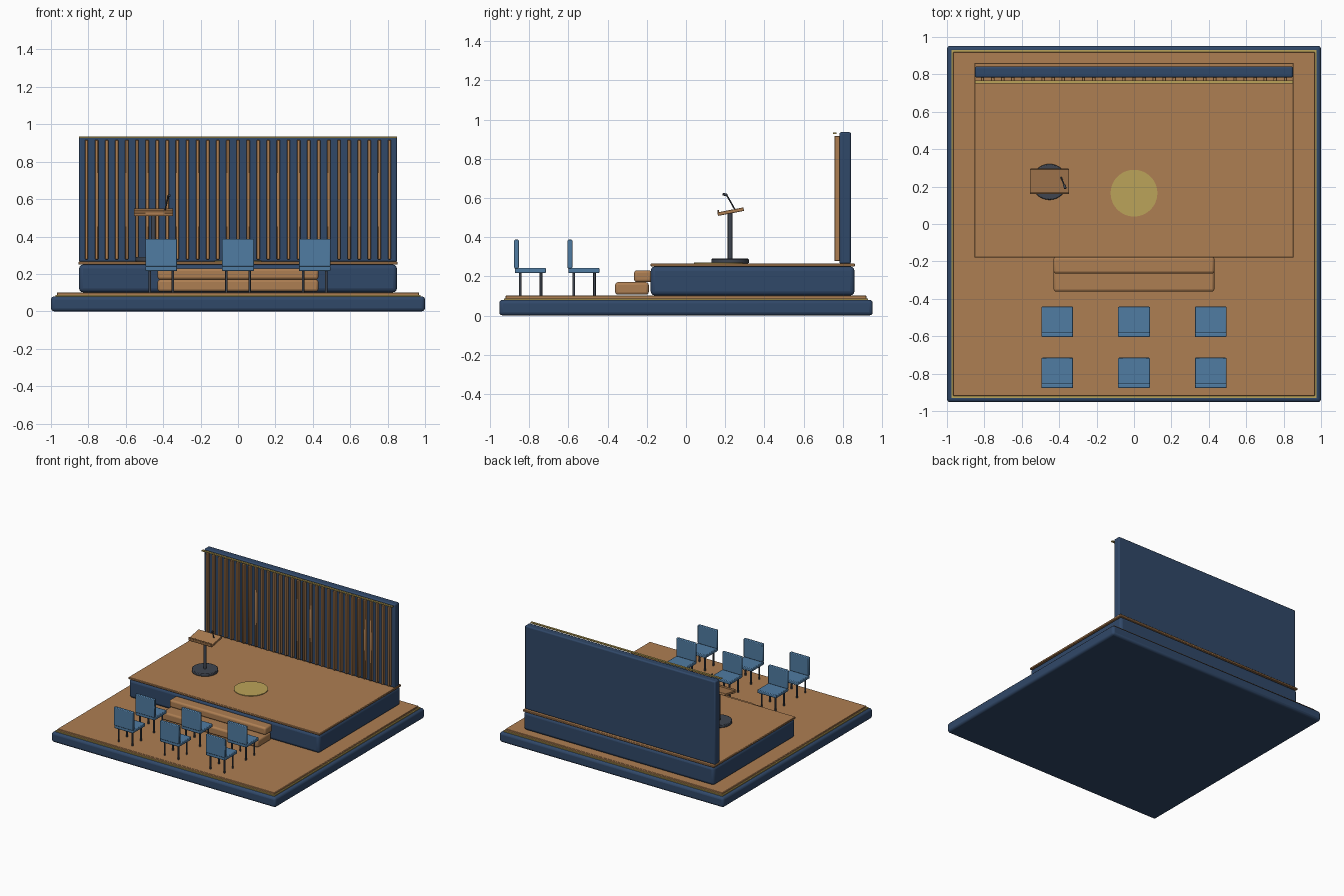
import bpy, math
from mathutils import Vector

if "Cube" in bpy.data.objects:
    bpy.data.objects.remove(bpy.data.objects["Cube"])


def mat(name, r, g, b):
    m = bpy.data.materials.new(name)
    m.diffuse_color = (r, g, b, 1)
    m.use_nodes = True
    m.node_tree.nodes["Principled BSDF"].inputs["Base Color"].default_value = m.diffuse_color
    return m


NAVY = mat("navy", 0.03, 0.065, 0.14)
WOOD = mat("wood", 0.42, 0.21, 0.085)
GOLD = mat("gold", 0.50, 0.37, 0.10)
BLUE = mat("blue", 0.08, 0.20, 0.36)
DARK = mat("dark_metal", 0.05, 0.06, 0.08)


def finish(o, name, m, bevel=0, segs=3):
    o.name = name
    o.data.materials.append(m)
    if bevel:
        b = o.modifiers.new("bevel", 'BEVEL')
        b.width, b.segments = bevel, segs
    bpy.ops.object.shade_smooth_by_angle(angle=math.radians(35))
    return o


def box(name, m, x, y, z, bevel=0, segs=3):
    """Box from (min, max) ranges."""
    c = [(a + b) / 2 for a, b in (x, y, z)]
    bpy.ops.mesh.primitive_cube_add(size=1, location=c)
    o = bpy.context.object
    o.scale = [b - a for a, b in (x, y, z)]
    bpy.ops.object.transform_apply(location=False, rotation=False, scale=True)
    return finish(o, name, m, bevel, segs)


def rod(name, m, p, q, r, verts=16, bevel=0):
    """Cylinder between two points."""
    p, q = Vector(p), Vector(q)
    bpy.ops.mesh.primitive_cylinder_add(vertices=verts, radius=r,
                                        depth=(q - p).length, location=(p + q) / 2)
    o = bpy.context.object
    o.rotation_euler = (q - p).to_track_quat('Z', 'Y').to_euler()
    return finish(o, name, m, bevel, 2)


# Plinth, floor and edge trim
box("plinth", NAVY, (-1, 1), (-.953, .953), (0, .08), .018)
box("floor", WOOD, (-.967, .967), (-.92, .92), (.078, .102), .003, 1)
for s in (-1, 1):
    xs = sorted((s * .966, s * .977))
    ys = sorted((s * .919, s * .93))
    box("side_trim", GOLD, xs, (-.93, .93), (.078, .088))
    box("end_trim", GOLD, (-.977, .977), ys, (.078, .088))

# Stage with deck
box("stage_body", NAVY, (-.85, .85), (-.18, .86), (.102, .25), .022)
box("stage_deck", WOOD, (-.853, .853), (-.18, .862), (.25, .266), .003, 1)

# Steps
box("lower_step", WOOD, (-.43, .43), (-.362, -.19), (.106, .17), .014)
box("upper_step", WOOD, (-.43, .43), (-.265, -.175), (.17, .23), .014)

# Back wall with slats
box("back_wall", NAVY, (-.85, .85), (.783, .842), (.264, .936), .01)
for i in range(31):
    x = -.81 + i * .054
    box("wall_slat", WOOD, (x - .009, x + .009), (.757, .787), (.278, .916), .003, 1)
box("wall_top_trim", GOLD, (-.85, .85), (.751, .767), (.926, .935))

# Centre disc on the deck
rod("stage_disc", GOLD, (0, .165, .264), (0, .165, .271), .125, 48)

# Lectern
LX, LY = -.452, .225
rod("lectern_base", DARK, (LX, LY, .266), (LX, LY, .29), .096, 40, .005)
rod("lectern_post", DARK, (LX, LY, .285), (LX, LY, .525), .012, 20)
tilt = math.radians(11)
for name, dims, off in (("lectern_top", (.21, .135, .018), (0, 0, 0)),
                        ("lectern_lip", (.21, .008, .018), (0, -.062, .012))):
    h = [d / 2 for d in dims]
    o = box(name, WOOD, (-h[0], h[0]), (-h[1], h[1]), (-h[2], h[2]), .003, 2)
    o.rotation_euler.x = tilt
    v = Vector(off)
    v.rotate(o.rotation_euler)
    o.location = Vector((LX, LY + .003, .53)) + v

# Microphone
rod("microphone_stem", DARK, (-.39, .25, .54), (-.373, .207, .616), .004, 10)
rod("microphone_head", DARK, (-.374, .21, .614), (-.366, .188, .62), .007, 12, .002)

# Chairs facing the stage
for cy in (-.522, -.795):
    for cx in (-.41, 0, .41):
        wx = (cx - .085, cx + .085)
        box("chair_seat", BLUE, wx, (cy - .078, cy + .08), (.216, .242), .005, 2)
        box("chair_back", BLUE, wx, (cy - .082, cy - .058), (.24, .387), .005, 2)
        for sx in (-1, 1):
            for sy in (-1, 1):
                lx, ly = cx + sx * .062, cy + .002 + sy * .053
                rod("chair_leg", DARK, (lx, ly, .1), (lx, ly, .22), .0065, 12)
